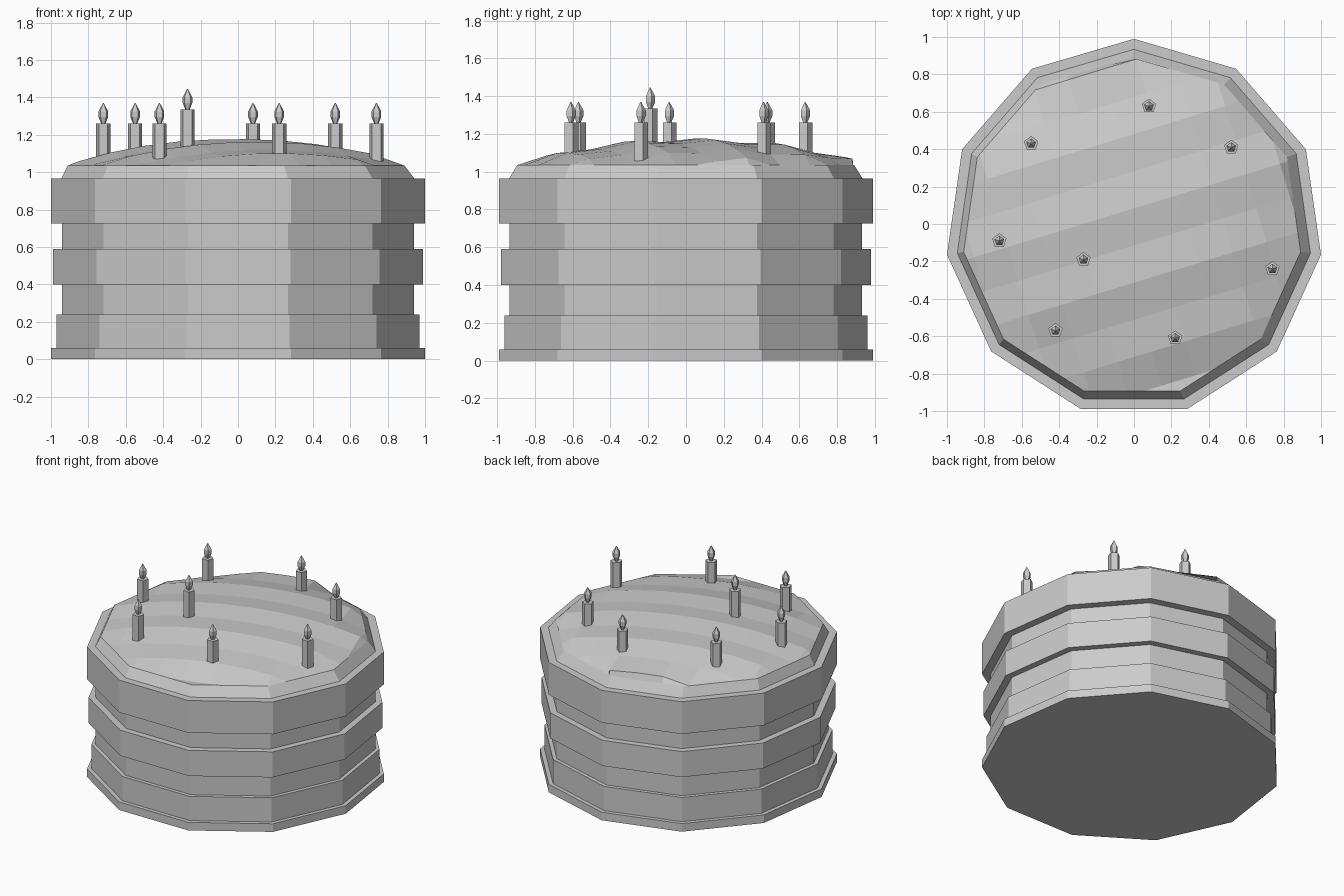
import bpy, bmesh, math
from mathutils import Vector

if "Cube" in bpy.data.objects:
    bpy.data.objects.remove(bpy.data.objects["Cube"])

SIDES, CY = 11, -0.02


def lathe(name, profile, sides, cx=0, cy=0, cap_top=True):
    """Spin (radius, z) points around a vertical axis, one vertex facing +y."""
    bm = bmesh.new()
    rings = []
    for r, z in profile:
        rings.append([bm.verts.new((cx + r * math.cos(math.pi / 2 + k * math.tau / sides),
                                    cy + r * math.sin(math.pi / 2 + k * math.tau / sides), z))
                      for k in range(sides)])
    for a, b in zip(rings, rings[1:]):
        for k in range(sides):
            j = (k + 1) % sides
            bm.faces.new((a[k], a[j], b[j], b[k]))
    bm.faces.new(rings[0][::-1])
    if cap_top:
        bm.faces.new(rings[-1])
    return finish(name, bm)


def finish(name, bm):
    me = bpy.data.meshes.new(name)
    bm.to_mesh(me)
    bm.free()
    ob = bpy.data.objects.new(name, me)
    bpy.context.collection.objects.link(ob)
    return ob


# Stepped cake layers with base board
lathe("cake_layers", [(1.01, 0), (1.01, .06), (.98, .06), (.98, .24), (.952, .24), (.952, .40),
                      (1.0, .40), (1.0, .59), (.952, .59), (.952, .725), (1.01, .725), (1.01, .965)],
      SIDES, 0, CY)

# Icing: bevelled rim plus a rippled dome cut into slanted strips
slant = math.radians(17)
along = Vector((math.cos(slant), math.sin(slant), 0))
across = Vector((-along.y, along.x, 0))
R = 0.91
bm = bmesh.new()
ang = [math.pi / 2 + k * math.tau / SIDES for k in range(SIDES)]
low = [bm.verts.new((.957 * math.cos(a), CY + .957 * math.sin(a), .96)) for a in ang]
high = [bm.verts.new((R * math.cos(a) - .01, CY + R * math.sin(a), 1.035)) for a in ang]
bm.faces.new(high)
for axis in (across, along):
    for i in range(-5, 6):
        bmesh.ops.bisect_plane(bm, geom=bm.verts[:] + bm.edges[:] + bm.faces[:],
                               plane_co=axis * (i * 0.19 + 0.08), plane_no=axis)
boundary = {v for e in bm.edges if e.is_boundary for v in e.verts}
for v in bm.verts:
    if v in boundary or v in low:
        continue
    d = Vector((v.co.x, v.co.y - .04, 0))
    t = min(1, d.length / R)
    ripple = math.cos(math.pi * (across.dot(v.co) - .08) / .19)
    v.co.z = 1.04 + .128 * (1 - t ** 2.2) + .009 * ripple
# Sloping rim faces join each side of the dome outline
for k in range(SIDES):
    j = (k + 1) % SIDES
    bm.faces.new((low[k], low[j], high[j], high[k]))
bmesh.ops.remove_doubles(bm, verts=bm.verts[:], dist=.0005)
bmesh.ops.recalc_face_normals(bm, faces=bm.faces[:])
finish("icing", bm)

# Candles and flames; the one nearest the middle stands higher
for i, (x, y, top) in enumerate([(.08, .63, 1.26), (-.55, .43, 1.26), (.52, .41, 1.26),
                                 (-.72, -.09, 1.26), (-.27, -.19, 1.335), (.74, -.24, 1.26),
                                 (-.42, -.57, 1.26), (.22, -.61, 1.26)]):
    lathe(f"candle_{i + 1}", [(.04, top - .21), (.04, top)], 5, x, y)
    lathe(f"flame_{i + 1}", [(.012, top), (.027, top + .035), (.027, top + .065), (.002, top + .11)],
          5, x, y)
